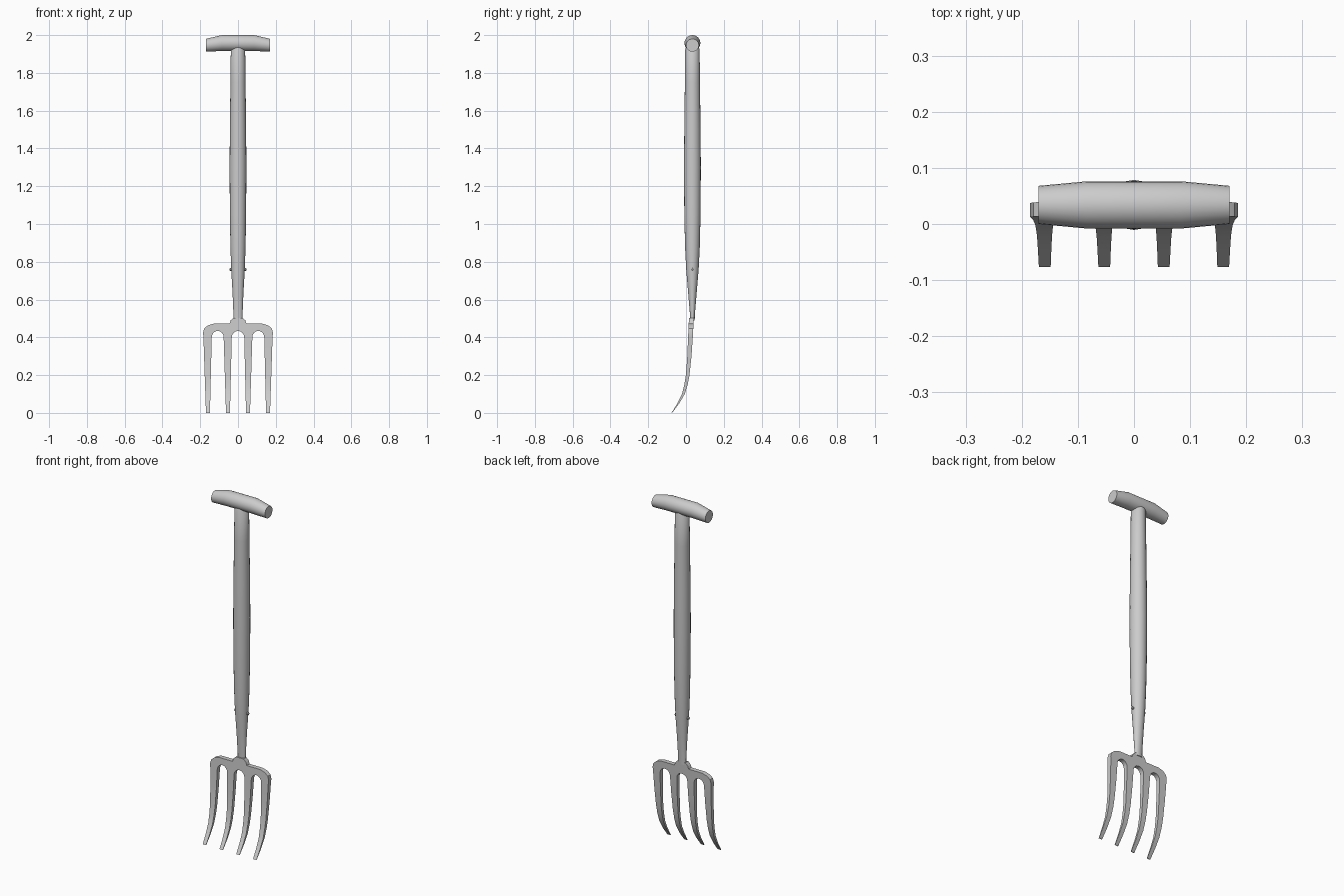
import bpy, bmesh, math
from mathutils import Vector

if "Cube" in bpy.data.objects:
    bpy.data.objects.remove(bpy.data.objects["Cube"])

YC = 0.034  # depth of the shaft axis


def finish(name, bm, angle):
    bmesh.ops.recalc_face_normals(bm, faces=bm.faces)
    me = bpy.data.meshes.new(name)
    bm.to_mesh(me)
    bm.free()
    ob = bpy.data.objects.new(name, me)
    bpy.context.collection.objects.link(ob)
    bpy.ops.object.select_all(action='DESELECT')
    ob.select_set(True)
    bpy.context.view_layer.objects.active = ob
    bpy.ops.object.shade_smooth_by_angle(angle=math.radians(angle))
    return ob


def tube(name, sections, u, v, n=20):
    """Capped tube through (centre, radius_u, radius_v) sections."""
    bm = bmesh.new()
    u, v = Vector(u), Vector(v)
    rings = []
    for c, ru, rv in sections:
        rings.append([bm.verts.new(Vector(c) + u * ru * math.cos(2 * math.pi * i / n)
                                   + v * rv * math.sin(2 * math.pi * i / n)) for i in range(n)])
    for a, b in zip(rings, rings[1:]):
        for i in range(n):
            bm.faces.new((a[i], a[(i + 1) % n], b[(i + 1) % n], b[i]))
    bm.faces.new(rings[0])
    bm.faces.new(rings[-1])
    return finish(name, bm, 35)


# Wooden shaft, flattening into the metal socket at its foot
shaft = [(0.49, .024, .012), (0.52, .024, .013), (0.64, .029, .023), (0.76, .036, .033),
         (0.88, .040, .039), (1.05, .043, .043), (1.3, .0445, .0445), (1.5, .043, .043),
         (1.75, .040, .040), (1.925, .038, .038), (1.945, .024, .030)]
tube("shaft", [((0, YC, z), rx, ry) for z, rx, ry in shaft], (1, 0, 0), (0, 1, 0))

# Cross grip, drooping toward both ends
grip = [(-.17, 1.946, .034), (-.085, 1.958, .042), (.085, 1.958, .042), (.17, 1.946, .034)]
tube("grip", [((x, YC, z), r, r) for x, z, r in grip], (0, 1, 0), (0, 0, 1), 24)

# Rivet through the socket with domed ends
rivet = [(-.045, .004), (-.042, .008), (.042, .008), (.045, .004)]
tube("rivet", [((x, YC, .76), r, r) for x, r in rivet], (0, 1, 0), (0, 0, 1), 10)

# Fork head: (z, centre y, thickness) bend along the height
BEND = [(0, -.075, .003), (.05, -.041, .010), (.1, -.014, .015), (.15, .000, .018),
        (.2, .009, .019), (.3, .018, .022), (.4, .0235, .025), (.51, .029, .026)]
ROOT = .40
TINES = [(-.183, -.139, -.159), (-.076, -.033, -.053),
         (.033, .076, .053), (.139, .183, .159)]  # left, right at root, x of tip
TIP = .0105


def bend(z):
    for a, b in zip(BEND, BEND[1:]):
        if z <= b[0] + 1e-6:
            t = (z - a[0]) / (b[0] - a[0])
            return a[1] + t * (b[1] - a[1]), a[2] + t * (b[2] - a[2])
    return BEND[-1][1:]


bm = bmesh.new()
# Tine strips
levels = [k[0] for k in BEND if k[0] <= ROOT]
for l, r, tip in TINES:
    rows = []
    for z in levels:
        t = z / ROOT
        rows.append([bm.verts.new((tip - TIP + t * (l - tip + TIP), 0, z)),
                     bm.verts.new((tip + TIP + t * (r - tip - TIP), 0, z))])
    for a, b in zip(rows, rows[1:]):
        bm.faces.new((a[0], a[1], b[1], b[0]))

# Bridge outline: roots and arches along the bottom, shoulders and collar on top
outline = []
for i, (l, r, _) in enumerate(TINES):
    outline += [(l, ROOT), (r, ROOT)]
    if i < 3:
        nl = TINES[i + 1][0]
        mid, half = (r + nl) / 2, (nl - r) / 2
        outline += [(mid - half * math.cos(math.pi * k / 8),
                     ROOT + .034 * math.sin(math.pi * k / 8)) for k in range(1, 8)]
top = [(.185, .425), (.179, .447), (.160, .463), (.130, .472),
       (.045, .472), (.039, .490), (.025, .503)]
outline += top + [(-x, z) for x, z in reversed(top)]
bm.faces.new([bm.verts.new((x, 0, z)) for x, z in outline])
bmesh.ops.remove_doubles(bm, verts=bm.verts, dist=1e-4)

# Thicken, then follow the bend
res = bmesh.ops.extrude_face_region(bm, geom=bm.faces[:], use_keep_orig=True)
back = {e for e in res["geom"] if isinstance(e, bmesh.types.BMVert)}
for vert in bm.verts:
    c, th = bend(vert.co.z)
    vert.co.y = c + (th / 2 if vert in back else -th / 2)
finish("fork_head", bm, 30)
